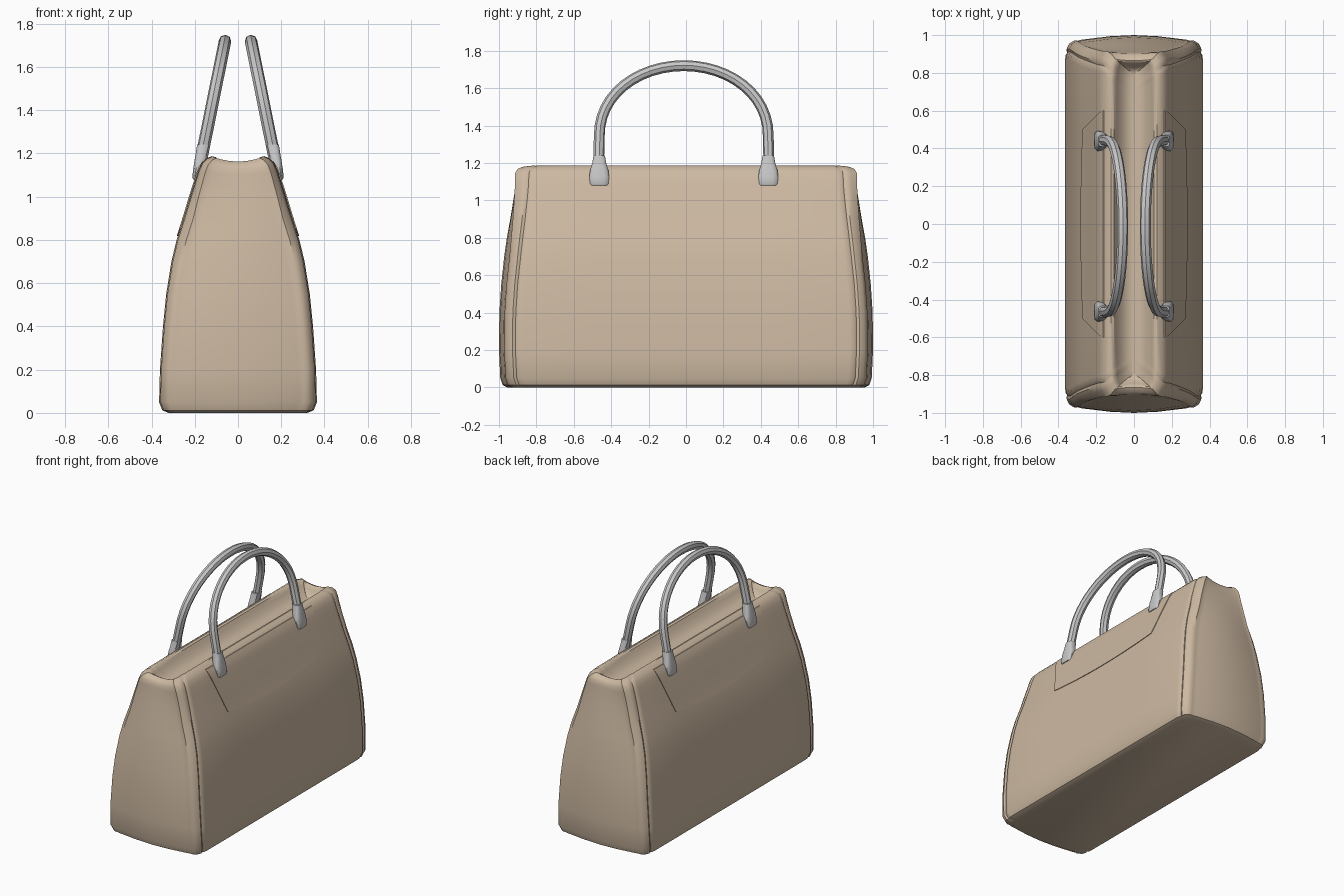
import bpy, bmesh, math

cube = bpy.data.objects.get("Cube")
if cube:
    bpy.data.objects.remove(cube, do_unlink=True)


def material(name, colour):
    m = bpy.data.materials.new(name)
    m.use_nodes = True
    m.diffuse_color = (*colour, 1)
    m.node_tree.nodes["Principled BSDF"].inputs["Base Color"].default_value = (*colour, 1)
    return m


TAN = material("tan leather", (0.61, 0.485, 0.36))
GREY = material("grey handle", (0.58, 0.58, 0.59))


def finish(obj, mat, angle=40):
    obj.data.materials.clear()
    obj.data.materials.append(mat)
    bpy.ops.object.select_all(action='DESELECT')
    obj.select_set(True)
    bpy.context.view_layer.objects.active = obj
    bpy.ops.object.shade_smooth_by_angle(angle=math.radians(angle))


def mesh_object(name, bm, mat, angle=40):
    bmesh.ops.recalc_face_normals(bm, faces=bm.faces)
    mesh = bpy.data.meshes.new(name)
    bm.to_mesh(mesh)
    bm.free()
    obj = bpy.data.objects.new(name, mesh)
    bpy.context.collection.objects.link(obj)
    finish(obj, mat, angle)


def loft(rings):
    """Closed skin through rings of equal point count, capped at both ends."""
    bm = bmesh.new()
    loops = [[bm.verts.new(p) for p in ring] for ring in rings]
    n = len(loops[0])
    for a, b in zip(loops, loops[1:]):
        for i in range(n):
            j = (i + 1) % n
            bm.faces.new((a[i], a[j], b[j], b[i]))
    bm.faces.new(loops[0])
    bm.faces.new(loops[-1])
    return bm


# Bag profile: height, half width, half length
OUTER = [(0, .32, .955), (.012, .35, .98), (.05, .365, .993), (.2, .361, 1),
         (.4, .347, .998), (.55, .332, .988), (.7, .308, .972), (.8, .284, .961),
         (.9, .252, .949), (1, .222, .939), (1.07, .2, .933), (1.12, .184, .931),
         (1.155, .168, .928), (1.176, .147, .915), (1.187, .122, .89)]
INNER = [(1.182, .106, .88), (1.16, .092, .868), (1.125, .066, .85),
         (1.105, .035, .83), (1.1, .012, .81)]


def half_width(z):
    for (z0, w0, _), (z1, w1, _) in zip(OUTER, OUTER[1:]):
        if z0 <= z <= z1:
            return w0 + (w1 - w0) * (z - z0) / (z1 - z0)


def section(z, w, l):
    """Rounded rectangle with grooves beside the piped corners and bowed ends."""
    k = min(1, w / .25)
    f = min(1, max(0, (z - .75) / .4))
    b = 1 - .75 * f
    q = [(w, 0), (w, .5 * l), (w, l - .125), (w - .003 * k, l - .1),
         (w - .012 * k, l - .088), (w - .006 * k, l - .072), (w - .018 * k, l - .045),
         (w - .045 * k, l - .028 * b), (w - .06 * k, l - .03 * b),
         (w - .085 * k, l - .024 * b), (.35 * w, l - .006 * b), (0, l)]
    r = q[::-1]
    pts = (q[:-1] + [(-x, y) for x, y in r[:-1]]
           + [(-x, -y) for x, y in q[:-1]] + [(x, -y) for x, y in r[:-1]])
    g = min(1, max(0, (z - 1) / .17))
    ring = []
    for x, y in pts:
        sag = (1 - (x / w) ** 2) if abs(y) > .9 * l else 0
        ring.append((x, y - math.copysign(.025 * sag * f, y), z - .025 * sag * g))
    return ring


mesh_object("bag_body", loft([section(*p) for p in OUTER + INNER]), TAN)


# Thin trapezoid panel following each broad side
def side_panel(name, side):
    bm = bmesh.new()
    rows, cols = 12, 20
    grid = []
    for r in range(rows + 1):
        t = r / rows
        line = []
        for c in range(cols + 1):
            s = 2 * c / cols - 1
            low = .817 + .033 * s * s
            z = low + (1.163 - low) * t
            line.append(bm.verts.new((side * (half_width(z) + .005), s * (.5 + .1 * t), z)))
        grid.append(line)
    for a, b in zip(grid, grid[1:]):
        for c in range(cols):
            bm.faces.new((a[c], a[c + 1], b[c + 1], b[c]))
    # Folded border closes the panel against the bag
    border = [e for e in bm.edges if e.is_boundary]
    skirt = bmesh.ops.extrude_edge_only(bm, edges=border)["geom"]
    for v in skirt:
        if isinstance(v, bmesh.types.BMVert):
            v.co.x -= side * .007
    mesh_object(name, bm, TAN)


# Arched handle leaning inwards
HANDLE_Y = -.012


def handle_x(z):
    return .06 + .115 * (1.72 - z) / .57


def handle(name, side):
    path = [(-.452, 1.16), (-.454, 1.24)]
    for i in range(25):
        a = math.pi * (1 - i / 24)
        path.append((.452 * math.cos(a), 1.34 + .38 * math.sin(a) ** .94))
    path += [(.454, 1.24), (.452, 1.16)]
    curve = bpy.data.curves.new(name, 'CURVE')
    curve.dimensions = '3D'
    curve.bevel_depth = .029
    curve.bevel_resolution = 2
    curve.use_fill_caps = True
    spline = curve.splines.new('POLY')
    spline.points.add(len(path) - 1)
    for p, (y, z) in zip(spline.points, path):
        p.co = (side * handle_x(z), y + HANDLE_Y, z, 1)
    obj = bpy.data.objects.new(name, curve)
    bpy.context.collection.objects.link(obj)
    bpy.ops.object.select_all(action='DESELECT')
    obj.select_set(True)
    bpy.context.view_layer.objects.active = obj
    bpy.ops.object.convert(target='MESH')
    finish(bpy.context.object, GREY)


# Flared foot joining a handle to the bag: height, half depth, half length
FOOT = [(1.08, .016, .045), (1.09, .022, .05), (1.125, .025, .054),
        (1.16, .027, .05), (1.2, .028, .038), (1.24, .03, .031)]


def handle_foot(name, side, end):
    rings = []
    for z, dx, dy in FOOT:
        ring = []
        for i in range(12):
            a = math.tau * (i + .5) / 12
            c, s = math.cos(a), math.sin(a)
            ring.append((side * (handle_x(z) + .003) + dx * math.copysign(abs(c) ** .6, c),
                         end * .452 + HANDLE_Y + dy * math.copysign(abs(s) ** .6, s), z))
        rings.append(ring)
    mesh_object(name, loft(rings), GREY)


for side, label in ((1, "left"), (-1, "right")):
    side_panel(label + "_side_panel", side)
    handle(label + "_handle", side)
    for end, place in ((-1, "front"), (1, "back")):
        handle_foot(f"{label}_{place}_handle_foot", side, end)
